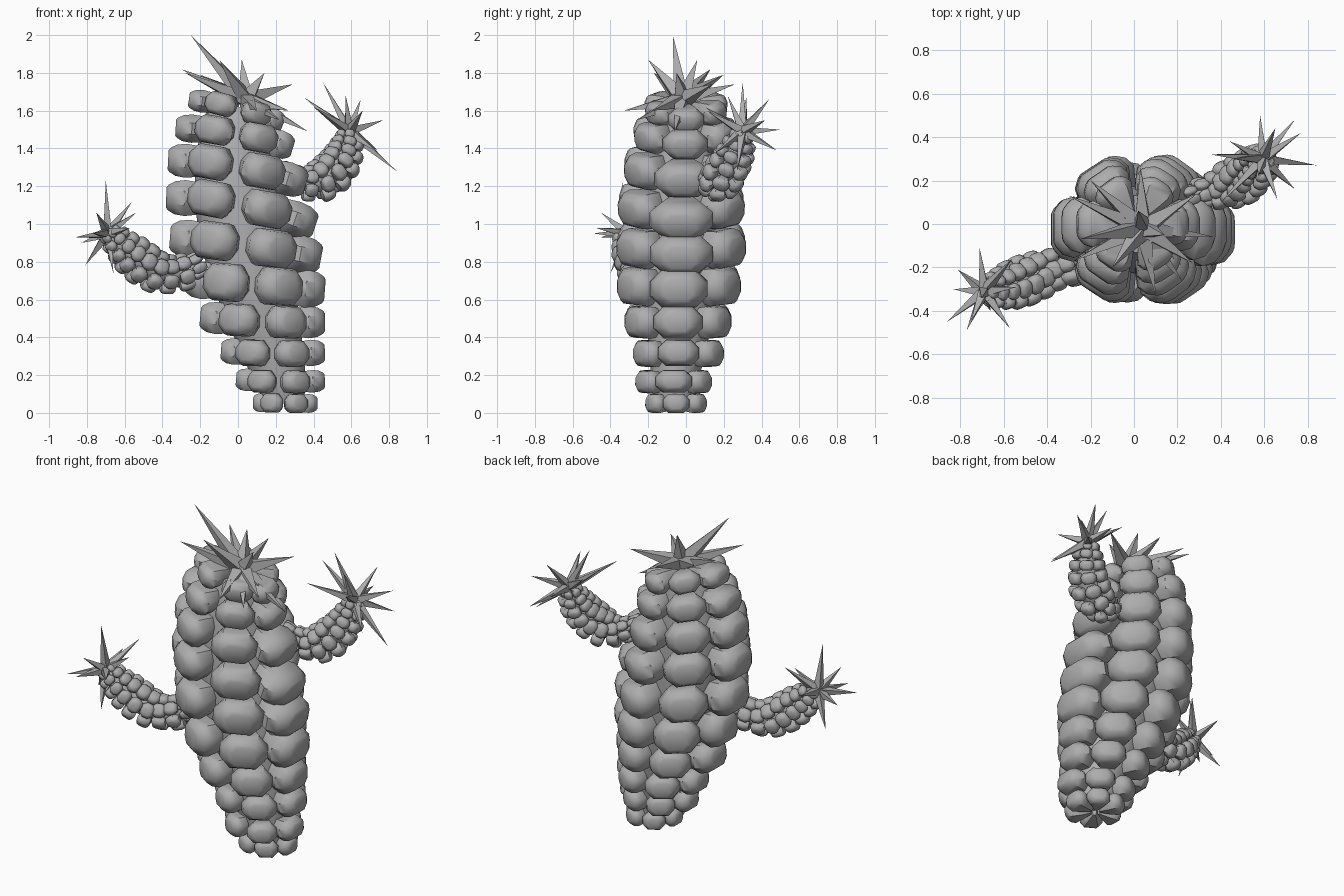
import bpy, bmesh, math
from mathutils import Vector as V

if "Cube" in bpy.data.objects:
    bpy.data.objects.remove(bpy.data.objects["Cube"])

grey = bpy.data.materials.new("plain_grey")
grey.diffuse_color = (0.42, 0.42, 0.42, 1)
grey.use_nodes = True
grey.node_tree.nodes["Principled BSDF"].inputs["Base Color"].default_value = grey.diffuse_color
ANGLES = [math.radians(60 * i) for i in range(6)]


def finish(bm, name, smooth):
    bmesh.ops.recalc_face_normals(bm, faces=bm.faces[:])
    me = bpy.data.meshes.new(name)
    bm.to_mesh(me)
    bm.free()
    ob = bpy.data.objects.new(name, me)
    bpy.context.collection.objects.link(ob)
    me.materials.append(grey)
    if smooth:
        bpy.ops.object.select_all(action='DESELECT')
        ob.select_set(True)
        bpy.context.view_layer.objects.active = ob
        bpy.ops.object.shade_smooth_by_angle(angle=math.radians(42))


def loft(bm, loops):
    rows = [[bm.verts.new(p) for p in loop] for loop in loops]
    n = len(rows[0])
    for a, b in zip(rows, rows[1:]):
        for i in range(n):
            bm.faces.new((a[i], a[(i + 1) % n], b[(i + 1) % n], b[i]))
    bm.faces.new(rows[0])
    bm.faces.new(rows[-1])


# one plump scale, running from the stem centre out to its tip
def lobe(bm, c, tip, up, h):
    d = tip - c
    r = d.length
    d = d / r
    n = (up - d * up.dot(d)).normalized()
    t = n.cross(d)
    loops = []
    for f, w, k in ((.15, .07, .3), (.5, .27, .44), (.74, .39, .5),
                    (.88, .35, .46), (.97, .25, .36), (1, .19, .28)):
        w, k = w * r, k * h
        loops.append([c + d * f * r + t * w * x + n * k * z for x, z in
                      ((1, .4), (.6, 1), (-.6, 1), (-1, .4),
                       (-1, -.4), (-.6, -1), (.6, -1), (1, -.4))])
    loft(bm, loops)


# stem: stacked rings of six scales around a core
def stem(name, rings, core):
    """rings: (centre, function angle -> tip, up direction, height)"""
    bm = bmesh.new()
    for c, tip, up, h in rings:
        for a in ANGLES:
            lobe(bm, c, tip(a), up, h)
    loft(bm, [[c + (tip(math.tau * i / 12) - c) * core for i in range(12)]
              for c, tip, up, h in rings])
    finish(bm, name, True)


# trunk rings: left x, z; centre x, z; right x, z; front y, back y; height
TRUNK = [
    (.08, .055, .24, .05, .42, .05, -.22, .115, .10),
    (-.01, .18, .21, .16, .46, .17, -.27, .14, .12),
    (-.09, .33, .18, .31, .46, .32, -.285, .205, .14),
    (-.20, .51, .13, .48, .46, .48, -.33, .245, .17),
    (-.28, .71, .07, .68, .46, .65, -.37, .295, .20),
    (-.36, .93, .02, .90, .44, .82, -.37, .32, .20),
    (-.38, 1.14, 0, 1.13, .41, .99, -.36, .31, .19),
    (-.37, 1.34, -.01, 1.32, .36, 1.21, -.33, .30, .18),
    (-.33, 1.51, 0, 1.49, .29, 1.40, -.28, .27, .15),
    (-.26, 1.66, .01, 1.62, .24, 1.53, -.22, .22, .12)]


def trunk_ring(row):
    lx, lz, cx, cz, rx, rz, y0, y1, h = row
    c = V((cx, (y0 + y1) / 2, cz))
    left, right = V((lx, c.y, lz)) - c, V((rx, c.y, rz)) - c

    def tip(a):
        k = math.cos(a)
        return c + (right * k if k > 0 else left * -k) + V((0, math.sin(a) * (y1 - y0) / 2, 0))
    return c, tip, V((lz - rz, 0, rx - lx)).normalized(), h


stem("trunk", [trunk_ring(r) for r in TRUNK], .6)


# arm rings follow a path: x, y, z, radius
def arm(name, path):
    pts = [V(p[:3]) for p in path]
    rings = []
    for i, c in enumerate(pts):
        lo, hi = max(i - 1, 0), min(i + 1, len(pts) - 1)
        up = (pts[hi] - pts[lo]).normalized()
        u = up.cross(V((.3, 1, 0)).normalized()).normalized()
        w = up.cross(u)
        r = path[i][3]

        def tip(a, c=c, u=u, w=w, r=r):
            return c + (u * math.cos(a) + w * math.sin(a)) * r
        rings.append((c, tip, up, 1.0 * (pts[hi] - pts[lo]).length / (hi - lo)))
    stem(name, rings, .55)


arm("left_arm", [
    (-.22, -.17, .78, .07), (-.29, -.19, .745, .10), (-.37, -.21, .735, .105),
    (-.44, -.235, .75, .115), (-.505, -.26, .79, .12), (-.56, -.28, .835, .115),
    (-.605, -.295, .875, .10), (-.645, -.305, .915, .085), (-.675, -.31, .945, .06)])
arm("right_arm", [
    (.25, .12, 1.27, .06), (.31, .14, 1.235, .075), (.375, .155, 1.215, .095),
    (.44, .18, 1.23, .115), (.495, .205, 1.27, .12), (.535, .235, 1.32, .115),
    (.56, .26, 1.37, .105), (.575, .28, 1.42, .09), (.58, .295, 1.465, .065)])


# bursts of flat-sided spines
def burst(name, centre, width, tips):
    bm = bmesh.new()
    c = V(centre)
    for p in tips:
        p = V(p)
        d = (p - c).normalized()
        u = d.orthogonal().normalized()
        w = d.cross(u)
        base = [bm.verts.new(c + d * width * .6 + (u * math.cos(a) + w * math.sin(a)) * width)
                for a in (0, math.pi / 2, math.pi, math.pi * 1.5)]
        top, root = bm.verts.new(p), bm.verts.new(c - d * width * .2)
        for i in range(4):
            bm.faces.new((base[i], base[(i + 1) % 4], top))
            bm.faces.new((base[(i + 1) % 4], base[i], root))
    finish(bm, name, False)


burst("top_spines", (.04, -.02, 1.66), .05, [
    (-.25, -.07, 2.0), (-.30, .13, 1.82), (-.10, -.20, 1.87), (.03, .26, 1.74),
    (.02, .06, 1.87), (.14, -.05, 1.80), (.29, .14, 1.74), (.37, -.06, 1.49),
    (.27, -.18, 1.60), (.22, -.26, 1.55), (.10, -.33, 1.60), (-.28, -.17, 1.80),
    (-.2, .2, 1.79)])
burst("left_spines", (-.69, -.31, .95), .03, [
    (-.70, -.34, 1.23), (-.86, -.45, .93), (-.77, -.49, .95), (-.57, -.48, .98),
    (-.71, -.11, 1.0), (-.81, -.21, .78), (-.56, -.16, 1.12), (-.54, -.29, 1.06),
    (-.83, -.30, .90), (-.66, -.40, .74), (-.75, -.45, 1.06)])
burst("right_spines", (.59, .30, 1.49), .03, [
    (.45, .30, 1.75), (.58, .50, 1.50), (.77, .42, 1.55), (.84, .27, 1.28),
    (.74, .16, 1.38), (.66, .11, 1.60), (.40, .10, 1.62), (.35, .32, 1.67),
    (.44, .38, 1.60), (.57, .22, 1.68), (.65, .44, 1.66), (.74, .48, 1.39)])
